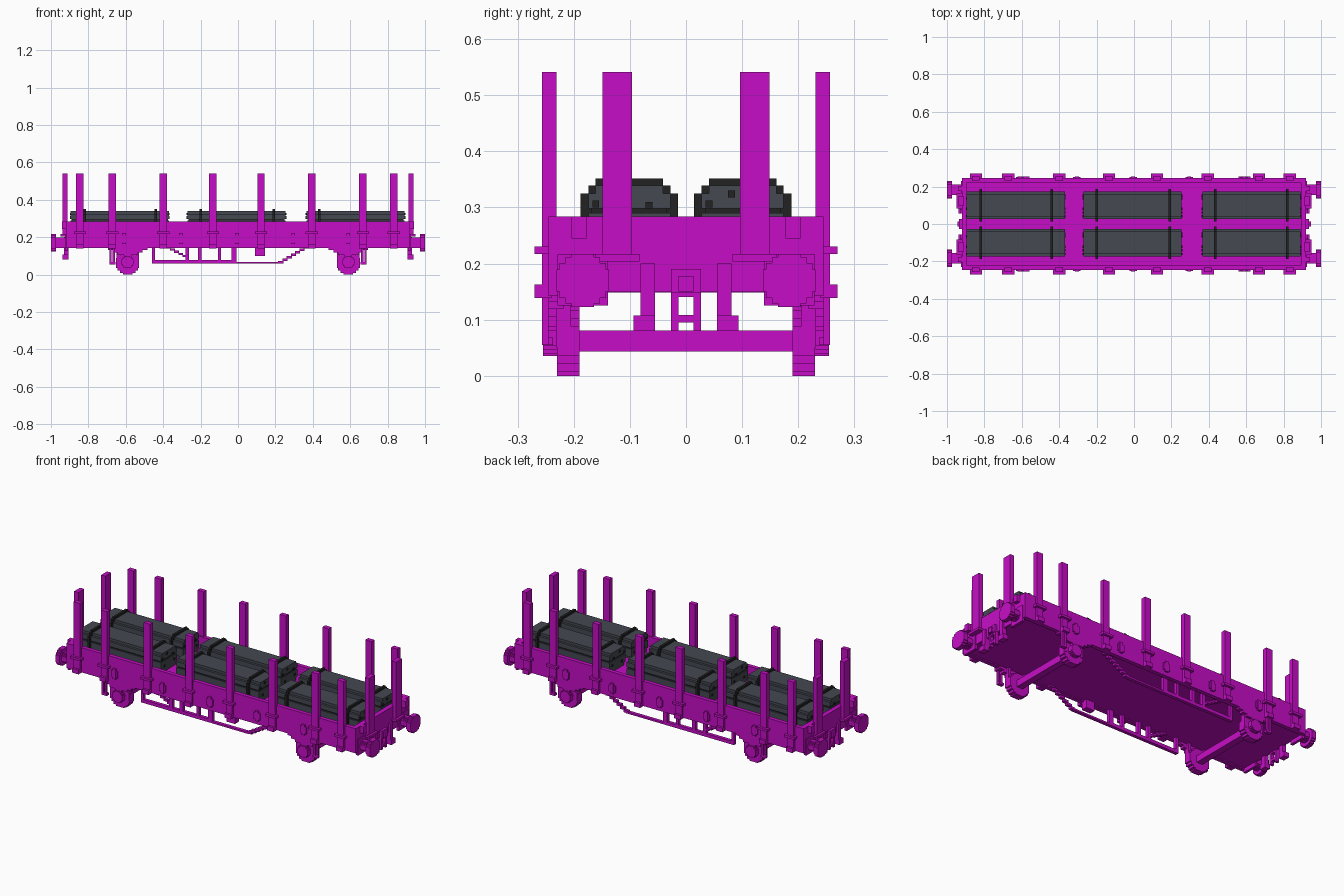
import bpy, bmesh
from mathutils import Vector

cube = bpy.data.objects.get("Cube")
if cube:
    bpy.data.objects.remove(cube, do_unlink=True)


def material(name, rgb):
    m = bpy.data.materials.new(name)
    m.use_nodes = True
    m.diffuse_color = (*rgb, 1)
    bsdf = m.node_tree.nodes["Principled BSDF"]
    bsdf.inputs["Base Color"].default_value = (*rgb, 1)
    bsdf.inputs["Roughness"].default_value = 0.9
    return m


MAGENTA = material("magenta paint", (0.57, 0.004, 0.57))
SLATE = material("slate grey", (0.058, 0.066, 0.083))
BLACK = material("strap black", (0.016, 0.016, 0.017))
V = 0.0133  # block size of the stepped style


def part(name, boxes, mat=MAGENTA):
    """One object made of axis-aligned blocks (x0, x1, y0, y1, z0, z1)."""
    bm = bmesh.new()
    for x0, x1, y0, y1, z0, z1 in boxes:
        geo = bmesh.ops.create_cube(bm, size=1)
        size = Vector((abs(x1 - x0), abs(y1 - y0), abs(z1 - z0)))
        mid = Vector((x0 + x1, y0 + y1, z0 + z1)) / 2
        bmesh.ops.scale(bm, vec=size, verts=geo["verts"])
        bmesh.ops.translate(bm, vec=mid, verts=geo["verts"])
    me = bpy.data.meshes.new(name)
    bm.to_mesh(me)
    bm.free()
    me.materials.append(mat)
    ob = bpy.data.objects.new(name, me)
    bpy.context.collection.objects.link(ob)
    return ob


def disc(axis, c, r, half):
    """Stepped disc from crossed blocks, lying across the given axis."""
    out = []
    for a, b in ((1, .42), (.88, .66), (.66, .88), (.42, 1)):
        h = [r * a, r * a, r * b]
        h[axis] = half
        if axis == 0:
            h[1] = r * a
        out.append(tuple(v for i in range(3) for v in (c[i] - h[i], c[i] + h[i])))
    return out


SIDES = ((-1, "right"), (1, "left"))
ENDS = ((-1, "rear"), (1, "head"))

# Deck and low walls
part("deck", [(-.915, .915, -.24, .24, .148, .23)])
for s, side in SIDES:
    part(side + "_side_wall", [(-.92, .92, s * .222, s * .245, .142, .284)])
for e, end in ENDS:
    part(end + "_end_wall", [(e * .893, e * .92, -.245, .245, .15, .284)])
    part(end + "_corner_blocks",
         [(e * .915, e * .94, s * .177, s * .204, .245, .284) for s in (-1, 1)])

# Side stakes with their brackets, and lashing pads between them
stake_x = (-.845, -.672, -.4, -.134, .123, .395, .668, .832)
pad_x = (-.61, -.305, -.005, .295, .59)
for s, side in SIDES:
    stakes, brackets, pads = [], [], []
    for x in stake_x:
        stakes.append((x - .02, x + .02, s * .231, s * .257, .145, .541))
        brackets += [(x - .033, x + .033, s * .24, s * .27, .217, .23),
                     (x - .02, x + .02, s * .24, s * .27, .139, .163)]
    for x in pad_x:
        pads += [(x - .02, x + .02, s * .24, s * .252, .172, .21),
                 (x - .01, x + .01, s * .24, s * .254, .163, .222)]
    part(side + "_stakes", stakes)
    part(side + "_stake_brackets", brackets)
    part(side + "_lashing_pads", pads)

# End stakes, buffers, coupling and hoses
for e, end in ENDS:
    stakes, brackets, buffers, hoses = [], [], [], []
    for s in (-1, 1):
        stakes.append((e * .911, e * .937, s * .096, s * .149, .205, .541))
        brackets.append((e * .915, e * .95, s * .083, s * .162, .204, .217))
        c = s * .184
        buffers += disc(0, (e * .987, c, .17), .047, .0133)
        buffers += disc(0, (e * .95, c, .17), .028, .04)
        buffers.append((e * .91, e * .925, c - .045, c + .045, .125, .217))
        hoses += [(e * .905, e * .93, s * .055, s * .081, .08, .2),
                  (e * .905, e * .937, s * .055, s * .094, .08, .107)]
    part(end + "_end_stakes", stakes)
    part(end + "_end_brackets", brackets)
    part(end + "_buffers", buffers)
    part(end + "_brake_hoses", hoses)
    coupling = [(e * .91, e * .93, s * .013, s * .027, .08, .15) for s in (-1, 1)]
    coupling += [(e * .91, e * .93, -.02, .02, z, z + V) for z in (.095, .14)]
    coupling += [(e * .91, e * .935, -.027, .027, .148, .19),
                 (e * .93, e * .945, -.013, .013, .15, .178)]
    part(end + "_coupling", coupling)

# Wheelsets with leaf springs, axle boxes and steps
for e, end in ENDS:
    x = e * .59
    part(end + "_axle", [(x - .019, x + .019, -.2, .2, .043, .081)])
    for s, side in SIDES:
        tag = f"{end}_{side}_"
        part(tag + "wheel", disc(1, (x, s * .21, .0617), .0617, .02))
        part(tag + "axle_box", disc(1, (x, s * .235, .067), .032, .02)
             + [(x - .02, x + .02, s * .22, s * .245, .08, .15)])
        spring = [(x - w, x + w, s * .218, s * .245, z, z + V)
                  for w, z in ((.105, .132), (.08, .119), (.055, .106))]
        part(tag + "leaf_spring", spring)
        part(tag + "axle_guard", [(x + d - .008, x + d + .008, s * .205, s * .232, .05, .15)
                                  for d in (-.052, .052)])
        part(tag + "step", [(e * .655, e * .685, s * .237, s * .257, .055, .068),
                            (e * .658, e * .67, s * .245, s * .257, .055, .15),
                            (e * .676, e * .688, s * .245, s * .257, .055, .15)])

# Brake rigging frame below each side, with stepped diagonal rods
for s, side in SIDES:
    ya, yb = s * .203, s * .222
    frame = [(-.46, -.02, ya, yb, .058, .077), (-.03, .225, ya, yb, .058, .068)]
    frame += [(x - w, x + w, ya, yb, .06, .15)
              for x, w in ((-.453, .008), (-.272, .01), (-.205, .01),
                           (-.1, .008), (-.022, .014))]
    frame += [(.215 + i * .0225, .2425 + i * .0225, ya, yb,
               .06 + i * V, .073 + i * V) for i in range(7)]
    frame += [(-.385 + i * .022, -.36 + i * .022, ya, yb,
               .139 - i * .0115, .151 - i * .0115) for i in range(5)]
    part(side + "_brake_frame", frame)
part("brake_valve", [(.09, .145, -.235, -.2, .1, .15)])

# Six strapped bundles of beams
bundles = ((-.632, (-.82, -.44)), (-.008, (-.2, .19)), (.628, (.435, .82)))
layers = ((.06, .23, .245), (.073, .245, .29), (.073, .298, .325), (.06, .325, .339))
for n, (cx, straps) in enumerate(bundles, 1):
    x0, x1 = cx - .263, cx + .263
    for s, side in SIDES:
        cy = s * .101
        tag = f"{side}_bundle_{n}_"
        part(tag + "beams", [(x0, x1, cy - w, cy + w, a, b) for w, a, b in layers], SLATE)
        # Recessed seam and a few dark beam ends
        dark = [(x0 + .006, x1 - .006, cy - .067, cy + .067, .285, .3)]
        for d, z in ((-.06, .3), (-.02, .318), (.035, .298), (.05, .262), (-.04, .255)):
            for xa, xb in ((x0 - .004, x0 + .002), (x1 - .002, x1 + .004)):
                dark.append((xa, xb, cy + d - .006, cy + d + .006, z, z + .012))
        part(tag + "seams", dark, BLACK)
        # Stepped straps wrapped over the bundle
        bands = []
        for x in straps:
            bands += [(x - .0067, x + .0067, cy - w, cy + w, .23, z)
                      for w, z in ((.087, .325), (.073, .339), (.06, .352))]
        part(tag + "straps", bands, BLACK)
